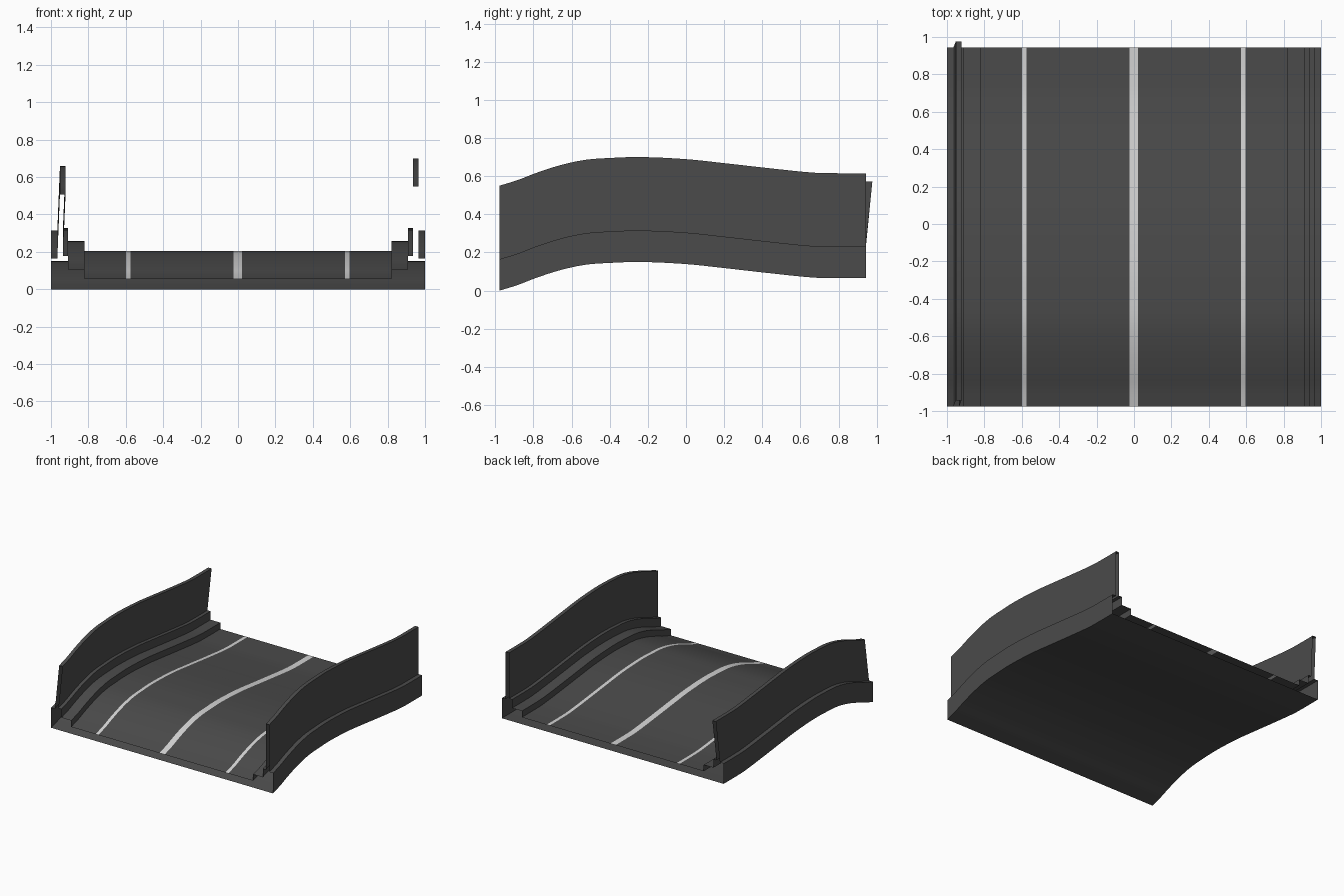
import bpy
import bmesh
import math

cube = bpy.data.objects.get("Cube")
if cube:
    bpy.data.objects.remove(cube, do_unlink=True)


def make_material(name, value):
    mat = bpy.data.materials.new(name)
    mat.use_nodes = True
    colour = (value, value, value, 1.0)
    mat.diffuse_color = colour
    mat.node_tree.nodes["Principled BSDF"].inputs["Base Color"].default_value = colour
    return mat


asphalt = make_material("dark asphalt", 0.07)
paint = make_material("pale road paint", 0.65)

# Height of the road bed along its length (y, z)
PATH = [(-0.977, 0.0), (-0.88, 0.03), (-0.79, 0.065), (-0.66, 0.107),
        (-0.53, 0.135), (-0.4, 0.145), (-0.24, 0.15), (0.0, 0.139),
        (0.2, 0.118), (0.44, 0.091), (0.67, 0.068), (0.8, 0.065), (0.943, 0.065)]


def smooth_path(points, steps=4):
    """Cubic interpolation of z over y through all points."""
    last = len(points) - 1

    def slope(i):
        a, b = points[max(i - 1, 0)], points[min(i + 1, last)]
        return (b[1] - a[1]) / (b[0] - a[0])

    result = []
    for i in range(last):
        (y0, z0), (y1, z1) = points[i], points[i + 1]
        d = y1 - y0
        m0, m1 = slope(i) * d, slope(i + 1) * d
        for s in range(steps):
            t = s / steps
            z = (z0 * (1 + 2 * t) * (1 - t) ** 2 + m0 * t * (1 - t) ** 2
                 + z1 * t * t * (3 - 2 * t) + m1 * t * t * (t - 1))
            result.append((y0 + d * t, z))
    result.append(points[last])
    return result


CURVE = smooth_path(PATH)


def sweep(name, profile, mat, lean=(0, 0, 0)):
    """Sweep an open (x, height) profile along the bed; lean moves the panel top."""
    bm = bmesh.new()
    rows = []
    for y, z in CURVE:
        row = []
        for x, h in profile:
            dx, dy, dz = lean if h > 0.5 else (0, 0, 0)
            row.append(bm.verts.new((x + dx, y + dy, z + h + dz)))
        rows.append(row)
    for r0, r1 in zip(rows, rows[1:]):
        for i in range(len(profile) - 1):
            bm.faces.new((r0[i], r0[i + 1], r1[i + 1], r1[i]))
    mesh = bpy.data.meshes.new(name)
    bm.to_mesh(mesh)
    bm.free()
    mesh.materials.append(mat)
    obj = bpy.data.objects.new(name, mesh)
    bpy.context.collection.objects.link(obj)
    bpy.ops.object.select_all(action='DESELECT')
    obj.select_set(True)
    bpy.context.view_layer.objects.active = obj
    bpy.ops.object.shade_smooth_by_angle(angle=math.radians(30))
    return obj


# Side barriers: outer wall, tall panel, ridge and kerb
ROAD = 0.055
barrier = [(-1, 0), (-1, 0.165), (-0.966, 0.165), (-0.966, 0.55), (-0.936, 0.55),
           (-0.936, 0.177), (-0.908, 0.177), (-0.908, 0.107), (-0.82, 0.107),
           (-0.82, ROAD)]
sweep("right_barrier", barrier, asphalt, lean=(0.014, 0.034, -0.042))
sweep("left_barrier", [(-x, h) for x, h in reversed(barrier)], asphalt)

# Underside sheet
sweep("road_underside", [(1, 0), (-1, 0)], asphalt)

# Road lanes and painted lines, flush with each other
edges = [-0.82, -0.6, -0.575, -0.025, 0.022, 0.571, 0.597, 0.82]
names = ["right_shoulder", "right_line", "right_lane", "centre_line",
         "left_lane", "left_line", "left_shoulder"]
for i, name in enumerate(names):
    sweep(name, [(edges[i], ROAD), (edges[i + 1], ROAD)],
          paint if "line" in name else asphalt)
